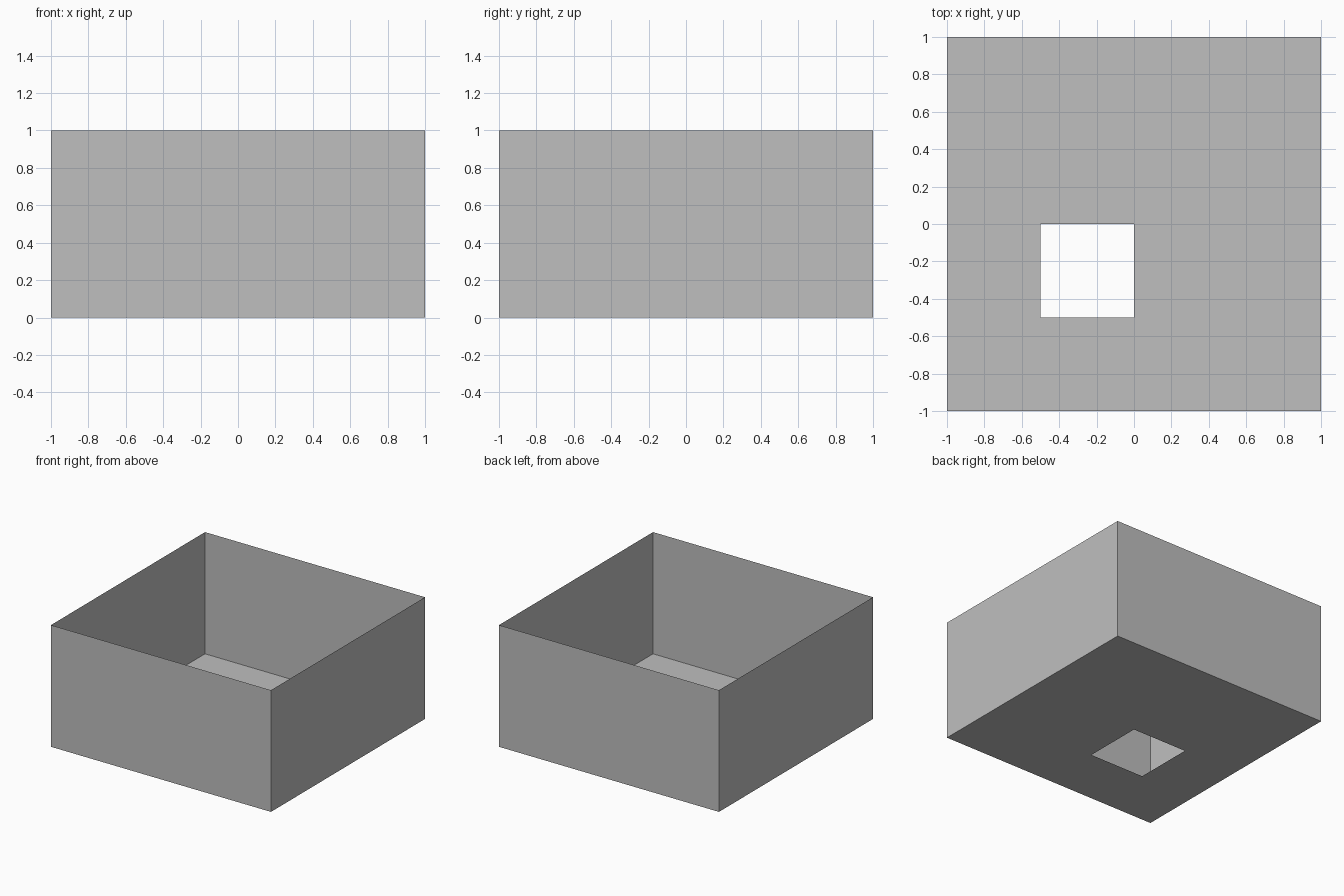
import bpy, bmesh
from mathutils import Vector

if "Cube" in bpy.data.objects:
    bpy.data.objects.remove(bpy.data.objects["Cube"])

grey = bpy.data.materials.new("light_grey")
grey.diffuse_color = (0.52, 0.52, 0.52, 1)
grey.use_nodes = True
grey.node_tree.nodes["Principled BSDF"].inputs["Base Color"].default_value = grey.diffuse_color


def add_object(name, bm):
    mesh = bpy.data.meshes.new(name)
    bm.to_mesh(mesh)
    bm.free()
    mesh.materials.append(grey)
    obj = bpy.data.objects.new(name, mesh)
    bpy.context.collection.objects.link(obj)


# open box: thin sheet floor with raised walls
bm = bmesh.new()
bmesh.ops.create_grid(bm, x_segments=4, y_segments=4, size=1)
rim = [e for e in bm.edges if e.is_boundary]
walls = bmesh.ops.extrude_edge_only(bm, edges=rim)["geom"]
bmesh.ops.translate(bm, vec=(0, 0, 1),
                    verts=[v for v in walls if isinstance(v, bmesh.types.BMVert)])

# square opening in the floor
hole = [f for f in bm.faces
        if (f.calc_center_median() - Vector((-0.25, -0.25, 0))).length < 0.01]
bmesh.ops.delete(bm, geom=hole, context='FACES')

# merge coplanar faces into clean panels
bmesh.ops.recalc_face_normals(bm, faces=bm.faces)
bmesh.ops.dissolve_limit(bm, angle_limit=0.01, verts=bm.verts, edges=bm.edges)
add_object("open_box", bm)
